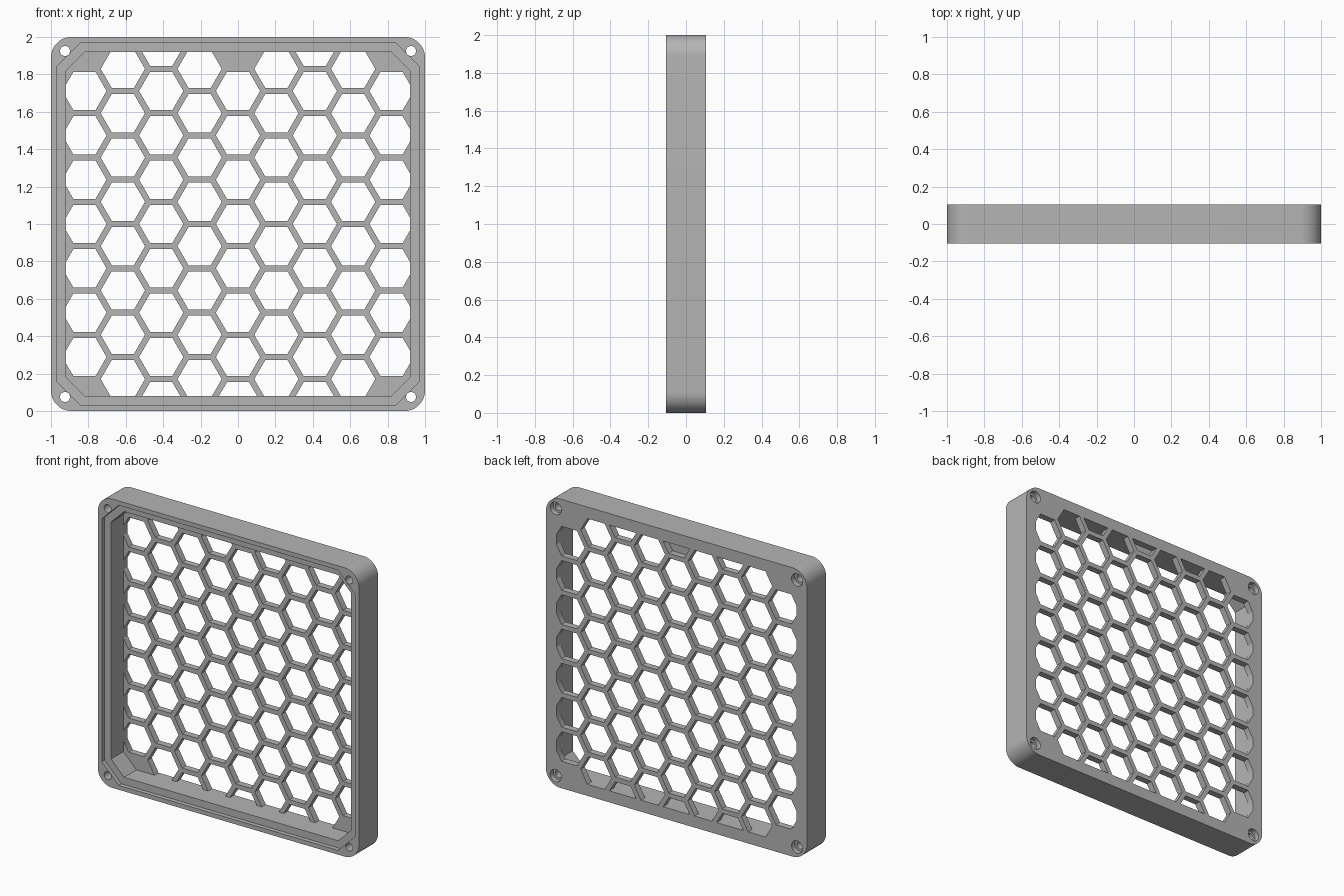
import bpy, bmesh, math
from mathutils import Vector

cube = bpy.data.objects.get("Cube")
if cube:
    bpy.data.objects.remove(cube, do_unlink=True)

DEPTH = 0.105        # half thickness of the frame
INNER = 0.92         # half width of the opening
PITCH = 0.237        # vertical spacing of the honeycomb
HEX_R = 0.1183       # corner radius of each hexagon
HOLE = 0.925         # screw hole offset from the centre
PLATE_FRONT = 0.06   # front surface of the grille

grey = bpy.data.materials.new("grey plastic")
grey.use_nodes = True
colour = (0.46, 0.46, 0.46, 1)
grey.diffuse_color = colour
grey.node_tree.nodes["Principled BSDF"].inputs["Base Color"].default_value = colour


def ring(radius, sides, cx=0, cz=0):
    return [(cx + radius * math.cos(math.tau * i / sides),
             cz + radius * math.sin(math.tau * i / sides)) for i in range(sides)]


def rounded_square(half, radius, steps=12):
    pts = []
    for q, (sx, sz) in enumerate([(1, 1), (-1, 1), (-1, -1), (1, -1)]):
        for i in range(steps + 1):
            a = math.pi / 2 * (q + i / steps)
            pts.append((sx * (half - radius) + radius * math.cos(a),
                        sz * (half - radius) + radius * math.sin(a)))
    return pts


def clipped_square(half, short):
    # square with its four corners cut at 45 degrees
    return [(half, short), (short, half), (-short, half), (-half, short),
            (-half, -short), (-short, -half), (short, -half), (half, -short)]


def prisms(name, outlines, y0, y1, limit=None):
    # extrude outlines from y0 to y1, trimmed to a square if limit is given
    bm = bmesh.new()
    for pts in outlines:
        bm.faces.new([bm.verts.new((x, y0, z + 1)) for x, z in pts])
    if limit:
        for n in [(1, 0, 0), (-1, 0, 0), (0, 0, 1), (0, 0, -1)]:
            bmesh.ops.bisect_plane(bm, geom=bm.verts[:] + bm.edges[:] + bm.faces[:],
                                   plane_co=Vector((0, 0, 1)) + Vector(n) * limit,
                                   plane_no=n, clear_outer=True)
    ext = bmesh.ops.extrude_face_region(bm, geom=bm.faces[:], use_keep_orig=True)
    moved = [g for g in ext["geom"] if isinstance(g, bmesh.types.BMVert)]
    bmesh.ops.translate(bm, verts=moved, vec=(0, y1 - y0, 0))
    bmesh.ops.recalc_face_normals(bm, faces=bm.faces[:])
    mesh = bpy.data.meshes.new(name)
    bm.to_mesh(mesh)
    bm.free()
    obj = bpy.data.objects.new(name, mesh)
    bpy.context.collection.objects.link(obj)
    return obj


def cut(target, cutter):
    bpy.context.view_layer.objects.active = target
    mod = target.modifiers.new("cut", 'BOOLEAN')
    mod.operation = 'DIFFERENCE'
    mod.solver = 'EXACT'
    mod.object = cutter
    bpy.ops.object.modifier_apply(modifier=mod.name)
    bpy.data.objects.remove(cutter, do_unlink=True)


# Frame body
frame = prisms("grille_frame", [rounded_square(1, 0.11)], -DEPTH, DEPTH)
frame.data.materials.append(grey)

# Deep recess and the shallow step around its front edge
cut(frame, prisms("recess_cutter", [clipped_square(INNER, 0.82)], -0.2, PLATE_FRONT))
cut(frame, prisms("step_cutter", [clipped_square(0.97, 0.84)], -0.2, -DEPTH + 0.03))

# Screw holes, wider at the back
corners = [(sx * HOLE, sz * HOLE) for sx in (-1, 1) for sz in (-1, 1)]
cut(frame, prisms("hole_cutter", [ring(0.027, 32, *c) for c in corners], -0.2, 0.2))
cut(frame, prisms("counterbore_cutter", [ring(0.043, 32, *c) for c in corners],
                  DEPTH - 0.035, 0.2))

# Honeycomb openings, leaving the four corners solid
cells = []
for col in range(-4, 5):
    shift = 0.5 if col % 2 else 0
    for row in range(-4, 5):
        k = row + shift
        if abs(k) > 4 or (abs(col) == 4 and abs(k) > 3):
            continue
        cells.append(ring(HEX_R, 6, col * PITCH * math.sqrt(3) / 2, k * PITCH))
cut(frame, prisms("honeycomb_cutter", cells, 0, 0.2, INNER))

# Smooth the round corners and holes, keep the edges sharp
bpy.ops.object.select_all(action='DESELECT')
frame.select_set(True)
bpy.context.view_layer.objects.active = frame
bpy.ops.object.shade_smooth_by_angle(angle=math.radians(30))
